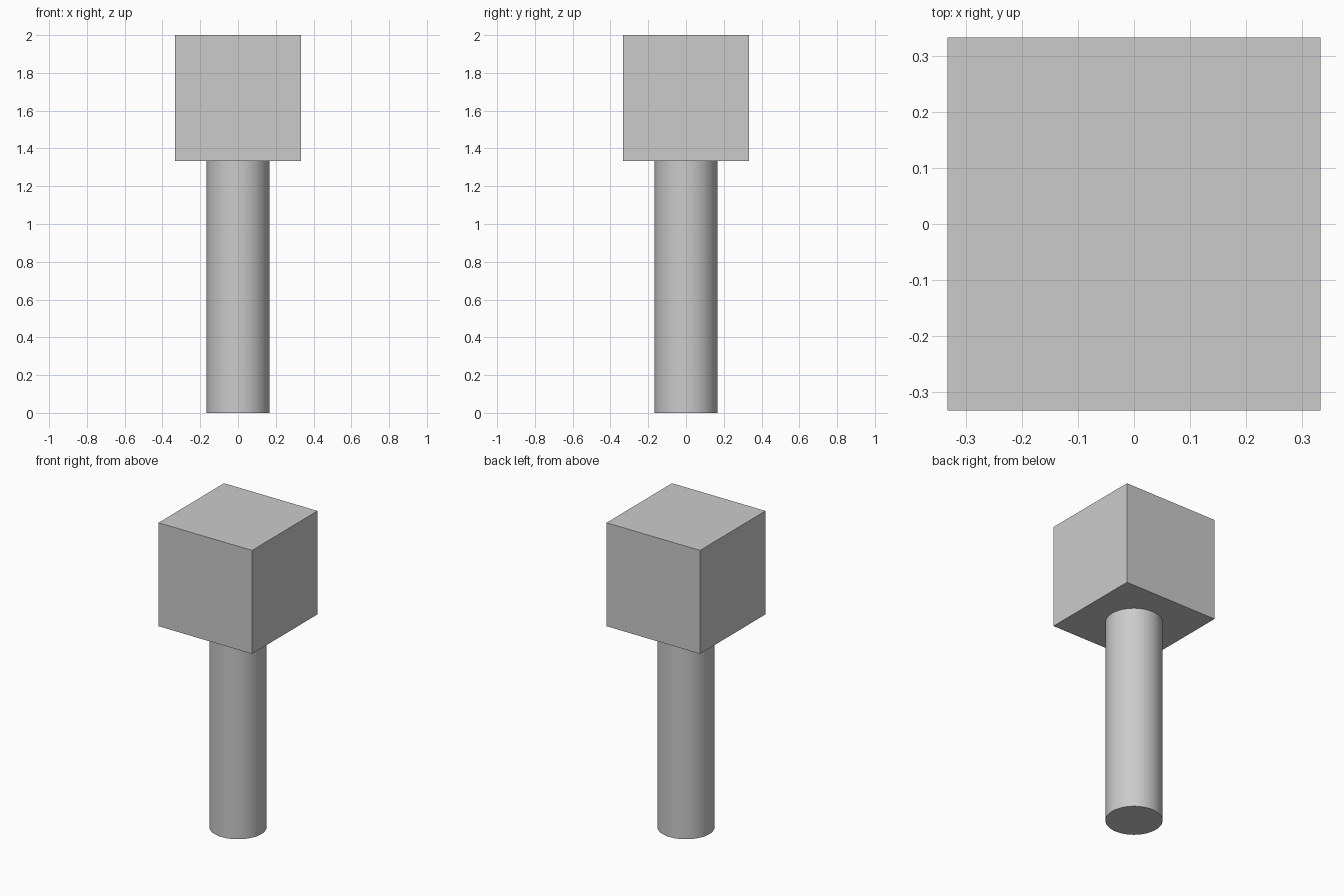
import bpy, math

if "Cube" in bpy.data.objects:
    bpy.data.objects.remove(bpy.data.objects["Cube"])

HEAD = 2 / 3          # cube side
SHAFT_H = 4 / 3       # handle length
SHAFT_R = 1 / 6       # handle radius

# Round handle
bpy.ops.mesh.primitive_cylinder_add(vertices=64, radius=SHAFT_R, depth=SHAFT_H,
                                    location=(0, 0, SHAFT_H / 2))
handle = bpy.context.object
handle.name = "handle"
bpy.ops.object.shade_smooth_by_angle(angle=math.radians(30))

# Cube head resting on the handle
bpy.ops.mesh.primitive_cube_add(size=HEAD, location=(0, 0, SHAFT_H + HEAD / 2))
bpy.context.object.name = "head"
